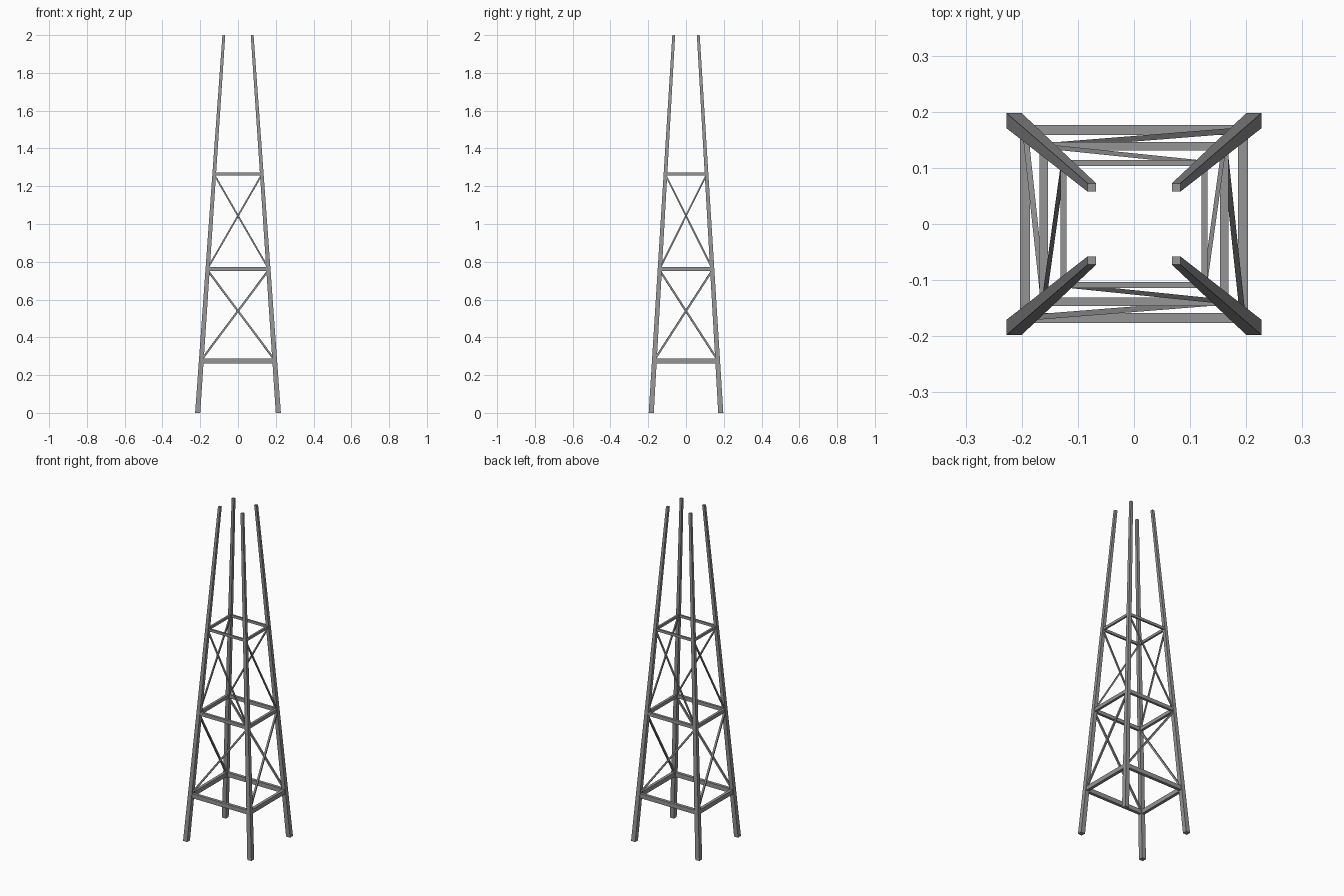
import bpy, bmesh
from mathutils import Vector

default = bpy.data.objects.get("Cube")
if default:
    bpy.data.objects.remove(default, do_unlink=True)

steel = bpy.data.materials.new("grey_steel")
steel.use_nodes = True
grey = (0.3, 0.3, 0.3, 1)
steel.diffuse_color = grey
steel.node_tree.nodes["Principled BSDF"].inputs["Base Color"].default_value = grey

UP = Vector((0, 0, 1))
HEIGHT = 2.0
CORNERS = [(-1, -1), (1, -1), (1, 1), (-1, 1)]
SIDES = ["front", "left", "back", "right"]
LEGS = ["front_right", "front_left", "back_left", "back_right"]


def leg_point(i, z):
    """Centre of leg i at height z."""
    t = z / HEIGHT
    sx, sy = CORNERS[i % 4]
    return Vector((sx * (0.2135 + (0.075 - 0.2135) * t),
                   sy * (0.184 + (0.065 - 0.184) * t), z))


def bar(name, a, b, u, v, size_a, size_b):
    """Four-sided bar from a to b; sizes are (width along u, width along v)."""
    bm = bmesh.new()
    rings = []
    for p, (w, h) in ((a, size_a), (b, size_b)):
        rings.append([bm.verts.new(p + u * (su * w / 2) + v * (sv * h / 2))
                      for su, sv in CORNERS])
    for k in range(4):
        n = (k + 1) % 4
        bm.faces.new((rings[0][k], rings[0][n], rings[1][n], rings[1][k]))
    bm.faces.new(rings[0])
    bm.faces.new(rings[1])
    bmesh.ops.recalc_face_normals(bm, faces=bm.faces)
    mesh = bpy.data.meshes.new(name)
    bm.to_mesh(mesh)
    bm.free()
    mesh.materials.append(steel)
    obj = bpy.data.objects.new(name, mesh)
    bpy.context.collection.objects.link(obj)


# Tapered corner legs
for i, label in enumerate(LEGS):
    bar(label + "_leg", leg_point(i, 0), leg_point(i, HEIGHT),
        Vector((1, 0, 0)), Vector((0, 1, 0)), (0.027, 0.027), (0.015, 0.015))

# Horizontal beam rings: name, height, (depth, height of section)
RINGS = [("lower", 0.274, (0.018, 0.026)),
         ("middle", 0.763, (0.015, 0.021)),
         ("upper", 1.265, (0.011, 0.015))]
for level, z, size in RINGS:
    for i, side in enumerate(SIDES):
        a, b = leg_point(i, z), leg_point(i + 1, z)
        out = (b - a).cross(UP).normalized()
        bar(f"{level}_{side}_beam", a, b, out, UP, size, size)

# One diagonal brace per panel, alternating direction between tiers
TIERS = [("lower", 0.28, 0.755, 0.010, False),
         ("upper", 0.765, 1.262, 0.008, True)]
for level, z0, z1, width, flip in TIERS:
    for i, side in enumerate(SIDES):
        low, high = (i + 1, i) if flip else (i, i + 1)
        a, b = leg_point(low, z0), leg_point(high, z1)
        along = (b - a).normalized()
        out = along.cross(UP).normalized()
        bar(f"{level}_{side}_brace", a, b, out, along.cross(out),
            (width, width), (width, width))
